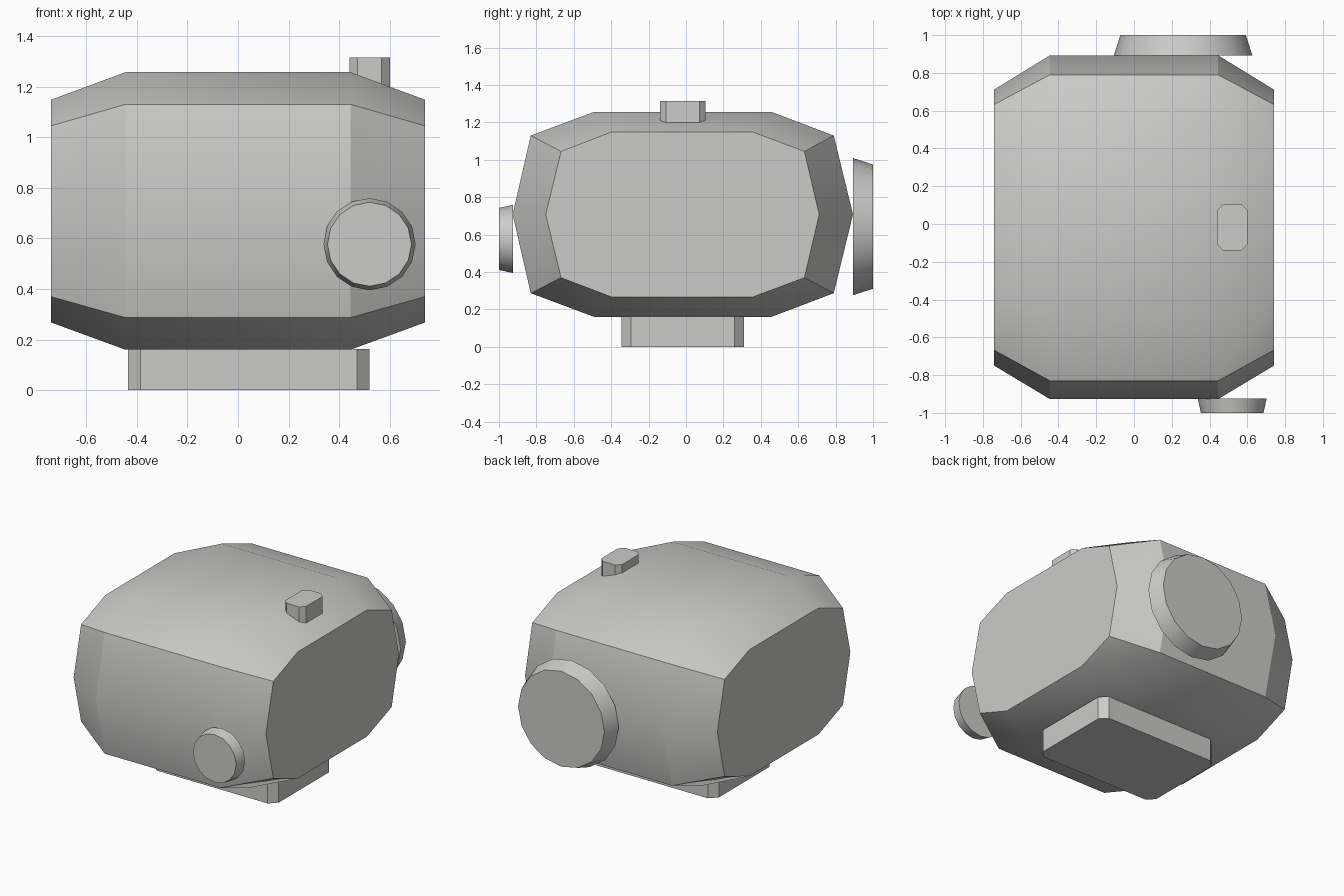
import bpy, bmesh, math

if "Cube" in bpy.data.objects:
    bpy.data.objects.remove(bpy.data.objects["Cube"])

grey = bpy.data.materials.new("plain grey")
grey.diffuse_color = (0.6, 0.6, 0.59, 1)
grey.use_nodes = True
grey.node_tree.nodes["Principled BSDF"].inputs["Base Color"].default_value = grey.diffuse_color


def loft(name, rings):
    """Skin closed rings of equal length and cap both ends."""
    bm = bmesh.new()
    loops = [[bm.verts.new(p) for p in ring] for ring in rings]
    n = len(loops[0])
    for a, b in zip(loops, loops[1:]):
        for i in range(n):
            j = (i + 1) % n
            bm.faces.new((a[i], a[j], b[j], b[i]))
    bm.faces.new(loops[0])
    bm.faces.new(loops[-1])
    bmesh.ops.recalc_face_normals(bm, faces=bm.faces)
    mesh = bpy.data.meshes.new(name)
    bm.to_mesh(mesh)
    bm.free()
    mesh.materials.append(grey)
    obj = bpy.data.objects.new(name, mesh)
    bpy.context.collection.objects.link(obj)
    bpy.ops.object.select_all(action='DESELECT')
    obj.select_set(True)
    bpy.context.view_layer.objects.active = obj
    bpy.ops.object.shade_smooth_by_angle(angle=math.radians(30))
    return obj


def block(name, x0, x1, y0, y1, z0, z1, c):
    """Box with chamfered upright corners."""
    outline = [(x0 + c, y0), (x1 - c, y0), (x1, y0 + c), (x1, y1 - c),
               (x1 - c, y1), (x0 + c, y1), (x0, y1 - c), (x0, y0 + c)]
    return loft(name, [[(x, y, z) for x, y in outline] for z in (z0, z1)])


def disc(name, x, z, rings, sides=16):
    """Tapered round along y; rings are (y, radius)."""
    steps = [math.tau * i / sides for i in range(sides)]
    return loft(name, [[(x + r * math.cos(t), y, z + r * math.sin(t)) for t in steps]
                       for y, r in rings])


# Body: ten-sided cross-section, narrowed at both ends
middle = [(-0.49, 1.257), (0.455, 1.257), (0.79, 1.13), (0.893, 0.708), (0.79, 0.287),
          (0.455, 0.16), (-0.49, 0.16), (-0.83, 0.287), (-0.927, 0.708), (-0.83, 1.13)]
end = [(-0.40, 1.148), (0.36, 1.148), (0.633, 1.045), (0.712, 0.708), (0.633, 0.37),
       (0.36, 0.268), (-0.40, 0.268), (-0.668, 0.37), (-0.75, 0.708), (-0.668, 1.045)]
loft("body", [[(x, y, z) for y, z in section] for x, section in
              ((-0.74, end), (-0.445, middle), (0.445, middle), (0.74, end))])

# Foot under the body and small button on top
block("base", -0.435, 0.52, -0.345, 0.31, 0.0, 0.163, 0.05)
block("top_button", 0.44, 0.60, -0.14, 0.105, 1.197, 1.315, 0.032)

# Front and back round caps
disc("front_cap", 0.52, 0.577, [(-0.925, 0.182), (-1.0, 0.166)])
disc("back_cap", 0.26, 0.643, [(0.892, 0.367), (1.0, 0.332)])
